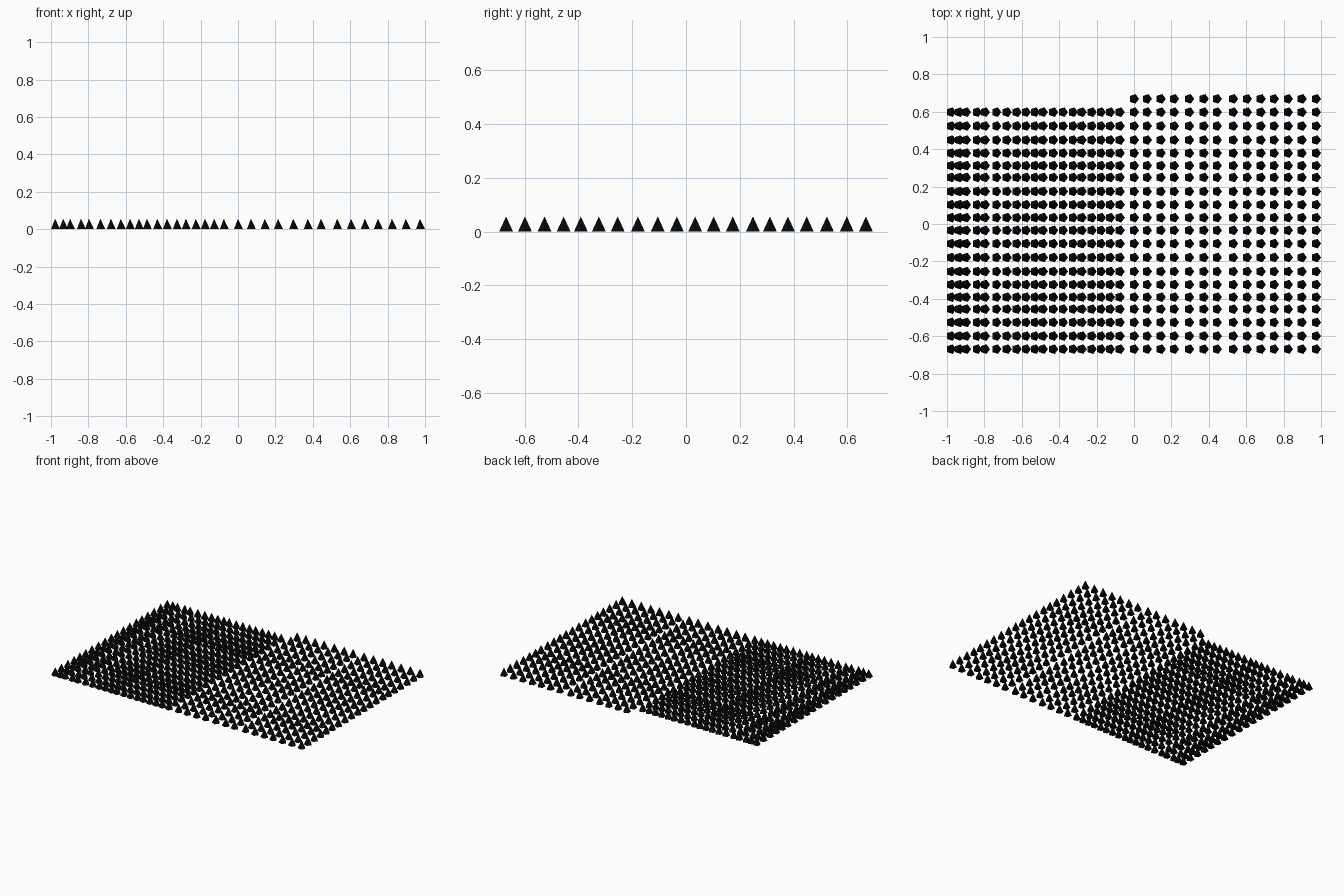
import bpy, bmesh
from math import sin, cos, tau

if "Cube" in bpy.data.objects:
    bpy.data.objects.remove(bpy.data.objects["Cube"])

RADIUS, HEIGHT, SIDES = 0.027, 0.056, 5

# Row and column positions of the spikes
ROWS = [-.669, -.599, -.526, -.455, -.391, -.324, -.254, -.179, -.105, -.034,
        .034, .103, .174, .249, .312, .379, .449, .524, .598, .669]
DENSE_COLUMNS = [-.978, -.935, -.898, -.840, -.797, -.736, -.680, -.627, -.578, -.530,
                 -.487, -.432, -.380, -.327, -.279, -.226, -.177, -.128, -.076]
SPARSE_COLUMNS = [0, .069, .143, .214, .295, .373, .443, .530,
                  .604, .678, .748, .823, .897, .973]

black = bpy.data.materials.new("black")
black.diffuse_color = (0.003, 0.003, 0.003, 1)
black.use_nodes = True
black.node_tree.nodes["Principled BSDF"].inputs["Base Color"].default_value = black.diffuse_color


def add_spike(bm, x, y):
    """Five-sided closed cone with a corner pointing to +x."""
    base = [bm.verts.new((x + RADIUS * cos(tau * i / SIDES),
                          y + RADIUS * sin(tau * i / SIDES), 0)) for i in range(SIDES)]
    tip = bm.verts.new((x, y, HEIGHT))
    bm.faces.new(base[::-1])
    for i in range(SIDES):
        bm.faces.new((base[i], base[(i + 1) % SIDES], tip))


def spike_field(name, columns, rows):
    bm = bmesh.new()
    for x in columns:
        for y in rows:
            add_spike(bm, x, y)
    mesh = bpy.data.meshes.new(name)
    bm.to_mesh(mesh)
    bm.free()
    mesh.materials.append(black)
    bpy.context.collection.objects.link(bpy.data.objects.new(name, mesh))


# Dense left half stops one row short of the sparse right half
spike_field("dense_spikes", DENSE_COLUMNS, ROWS[:-1])
spike_field("sparse_spikes", SPARSE_COLUMNS, ROWS)
